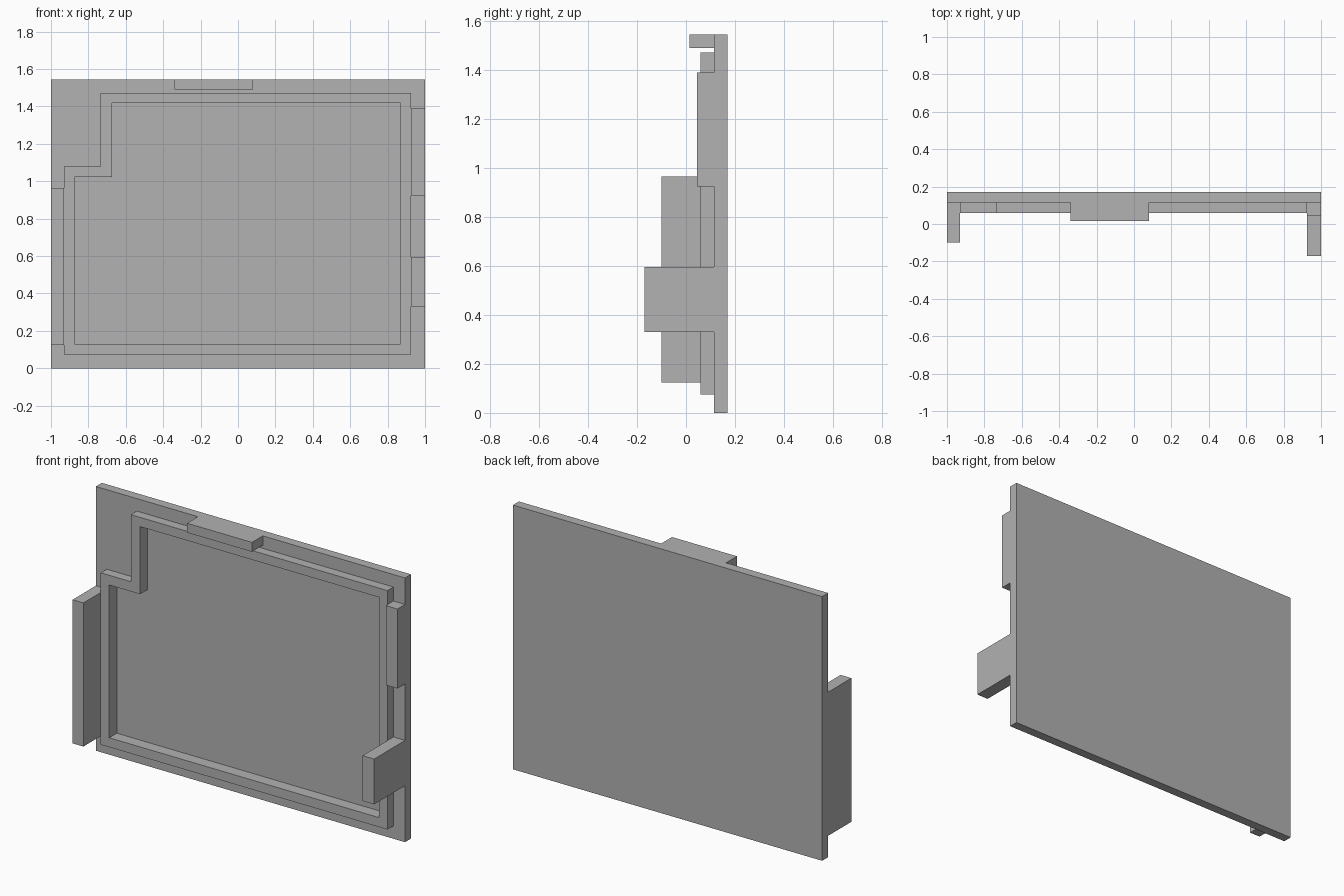
import bpy
import bmesh

cube = bpy.data.objects.get("Cube")
if cube:
    bpy.data.objects.remove(cube, do_unlink=True)

grey = bpy.data.materials.new("plain_grey")
grey.use_nodes = True
colour = (0.445, 0.445, 0.445, 1)
grey.diffuse_color = colour
grey.node_tree.nodes["Principled BSDF"].inputs["Base Color"].default_value = colour


def prism(name, outline, front, back):
    """Extrude an x-z outline from y = front to y = back."""
    bm = bmesh.new()
    face = bm.faces.new([bm.verts.new((x, front, z)) for x, z in outline])
    side = bmesh.ops.extrude_face_region(bm, geom=[face])["geom"]
    moved = [v for v in side if isinstance(v, bmesh.types.BMVert)]
    bmesh.ops.translate(bm, verts=moved, vec=(0, back - front, 0))
    bmesh.ops.recalc_face_normals(bm, faces=bm.faces)
    mesh = bpy.data.meshes.new(name)
    bm.to_mesh(mesh)
    bm.free()
    mesh.materials.append(grey)
    obj = bpy.data.objects.new(name, mesh)
    bpy.context.collection.objects.link(obj)
    return obj


def block(name, x0, x1, z0, z1, front, back):
    return prism(name, [(x0, z0), (x1, z0), (x1, z1), (x0, z1)], front, back)


def notched(x0, x1, z0, z1, notch_x, notch_z):
    """Rectangle with its upper corner at x0 stepped inward."""
    return [(x0, z0), (x1, z0), (x1, z1), (notch_x, z1),
            (notch_x, notch_z), (x0, notch_z)]


PLATE_FRONT, PLATE_BACK, RIM_FRONT = 0.115, 0.17, 0.06

# Back plate and raised stepped rim
plate = block("back_plate", -1, 1, 0, 1.545, PLATE_FRONT, PLATE_BACK)
rim = prism("raised_rim", notched(-0.93, 0.925, 0.075, 1.472, -0.735, 1.08),
            RIM_FRONT, PLATE_FRONT)

# Recess cut through the rim and slightly into the plate
cutter = prism("recess_cutter",
               notched(-0.875, 0.87, 0.13, 1.418, -0.675, 1.023), -0.05, 0.13)
cutter.hide_render = True
cutter.hide_viewport = True
for part in (plate, rim):
    cut = part.modifiers.new("recess", 'BOOLEAN')
    cut.operation = 'DIFFERENCE'
    cut.solver = 'EXACT'
    cut.object = cutter

# Bake the cuts and drop the cutter
bpy.context.view_layer.update()
graph = bpy.context.evaluated_depsgraph_get()
baked = [(p, bpy.data.meshes.new_from_object(p.evaluated_get(graph)))
         for p in (plate, rim)]
for part, mesh in baked:
    part.modifiers.clear()
    part.data = mesh
bpy.data.objects.remove(cutter, do_unlink=True)

# Edge tabs
block("right_tab", -1, -0.93, 0.125, 0.965, -0.1, PLATE_FRONT)
block("left_upper_tab", 0.925, 1, 0.925, 1.39, 0.045, PLATE_FRONT)
block("left_lower_tab", 0.925, 1, 0.33, 0.595, -0.17, PLATE_FRONT)
block("top_tab", -0.34, 0.08, 1.49, 1.545, 0.015, PLATE_FRONT)
